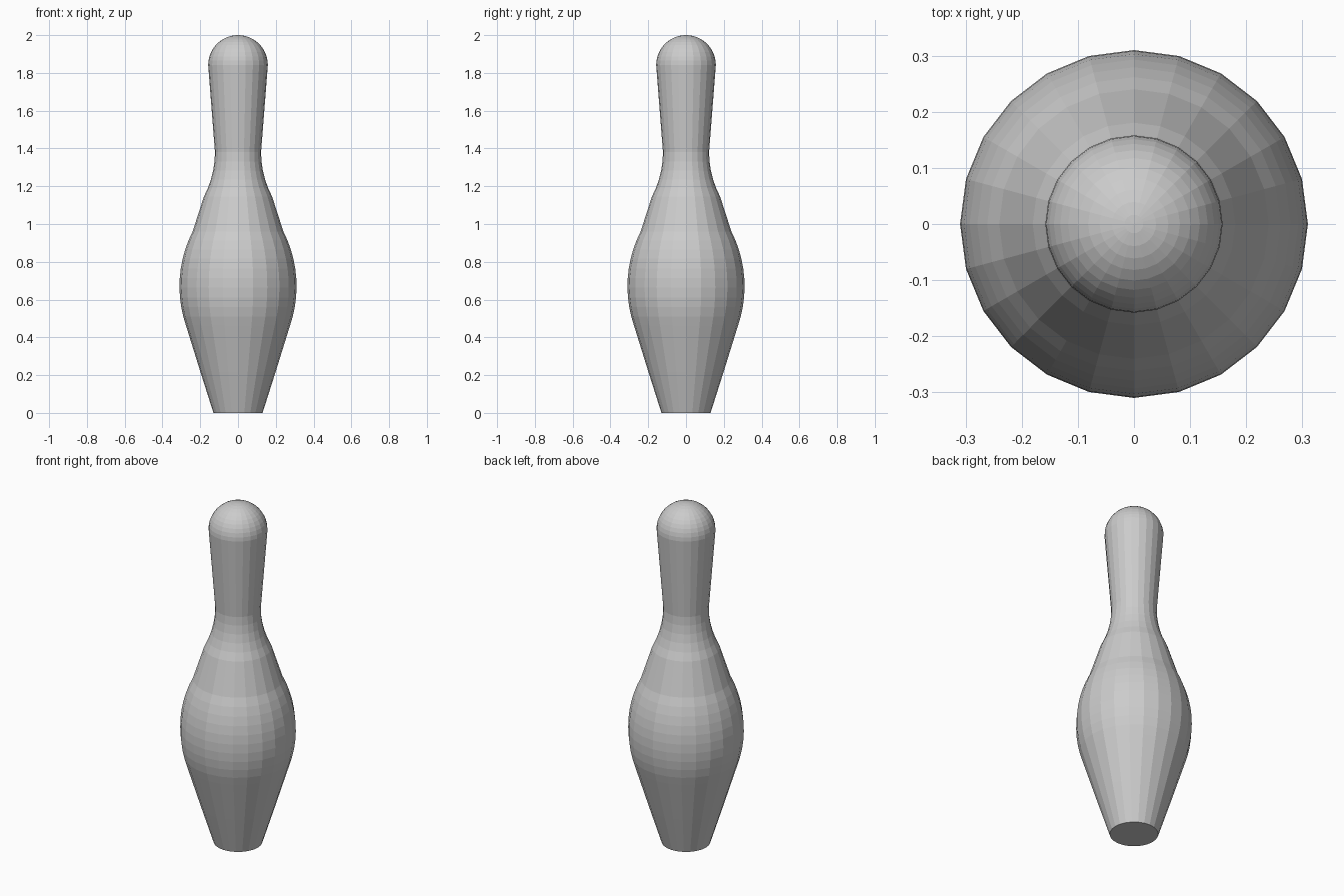
import bpy, bmesh
from math import sin, cos, radians, pi

if "Cube" in bpy.data.objects:
    bpy.data.objects.remove(bpy.data.objects["Cube"])

SIDES = 24


def arc(cr, cz, radius, a0, a1, n):
    """Profile points (r, z) on an arc, angles in degrees from the +r axis."""
    pts = []
    for i in range(n + 1):
        a = radians(a0 + (a1 - a0) * i / n)
        pts.append((cr + radius * cos(a), cz + radius * sin(a)))
    return pts


# Profile from foot to crown
profile = [(0.13, 0.0), (0.2, 0.22)]                    # tapered foot
profile += arc(-0.33, 0.67, 0.64, -19, 27, 10)          # belly
profile += arc(0.622, 1.38, 0.5, 208, 180, 5)           # waist
profile += arc(0.0, 1.842, 0.158, 0, 84, 10)            # neck up to rounded head

# Spin the profile into rings
bm = bmesh.new()
rings = [[bm.verts.new((r * cos(2 * pi * k / SIDES), r * sin(2 * pi * k / SIDES), z))
          for k in range(SIDES)] for r, z in profile]
for low, high in zip(rings, rings[1:]):
    for k in range(SIDES):
        n = (k + 1) % SIDES
        bm.faces.new((low[k], low[n], high[n], high[k]))

# Flat base and crown tip
bm.faces.new(rings[0][::-1])
tip = bm.verts.new((0, 0, 2.0))
for k in range(SIDES):
    bm.faces.new((rings[-1][k], rings[-1][(k + 1) % SIDES], tip))

mesh = bpy.data.meshes.new("pin_body")
bm.to_mesh(mesh)
bm.free()
bpy.context.collection.objects.link(bpy.data.objects.new("pin_body", mesh))
